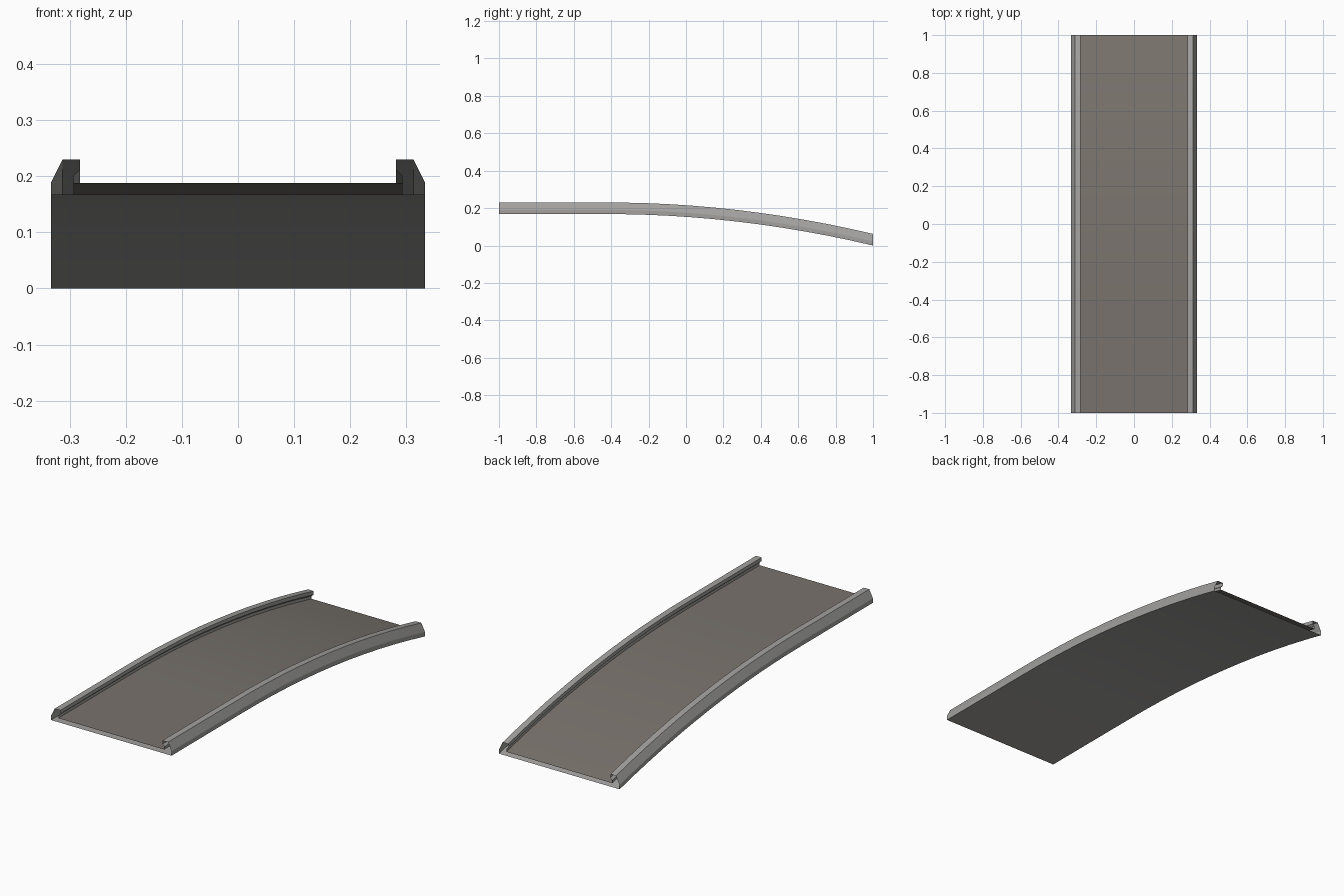
import bpy, bmesh

if "Cube" in bpy.data.objects:
    bpy.data.objects.remove(bpy.data.objects["Cube"])

def material(name, rgb):
    m = bpy.data.materials.new(name)
    m.diffuse_color = (*rgb, 1)
    m.use_nodes = True
    m.node_tree.nodes["Principled BSDF"].inputs["Base Color"].default_value = m.diffuse_color
    return m

grey = material("rail grey", (0.36, 0.355, 0.345))
brown = material("deck brown grey", (0.19, 0.17, 0.15))

# Hooked rail profile: right half, from deck edge round to the outer bottom
half = [(0.293, 0.020), (0.293, 0.034), (0.282, 0.044), (0.282, 0.062),
        (0.313, 0.062), (0.333, 0.022), (0.333, 0.0)]
profile = half + [(-x, z) for x, z in reversed(half)]

# Path: level approach, then a steady downward curve
def height(y):
    return 0.168 * (1 - (max(0.0, y + 0.42) / 1.42) ** 2)

stations = [-1.0, -0.7] + [-0.45 + 1.45 * i / 12 for i in range(13)]

# Sweep the profile along the path; both ends stay open
bm = bmesh.new()
rings = [[bm.verts.new((x, y, z + height(y))) for x, z in profile] for y in stations]
n = len(profile)
for a, b in zip(rings, rings[1:]):
    for i in range(n):
        j = (i + 1) % n
        f = bm.faces.new((a[i], a[j], b[j], b[i]))
        f.material_index = 1 if i == n - 1 else 0   # deck strip
        f.smooth = True
bmesh.ops.recalc_face_normals(bm, faces=bm.faces)
deck = [f for f in bm.faces if f.material_index == 1]
if deck[0].normal.z < 0:
    bmesh.ops.reverse_faces(bm, faces=bm.faces)

mesh = bpy.data.meshes.new("curved_track")
bm.to_mesh(mesh)
bm.free()
mesh.materials.append(grey)
mesh.materials.append(brown)
track = bpy.data.objects.new("curved_track", mesh)
bpy.context.collection.objects.link(track)
bpy.context.view_layer.objects.active = track
track.select_set(True)
bpy.ops.object.shade_smooth_by_angle(angle=0.35)
